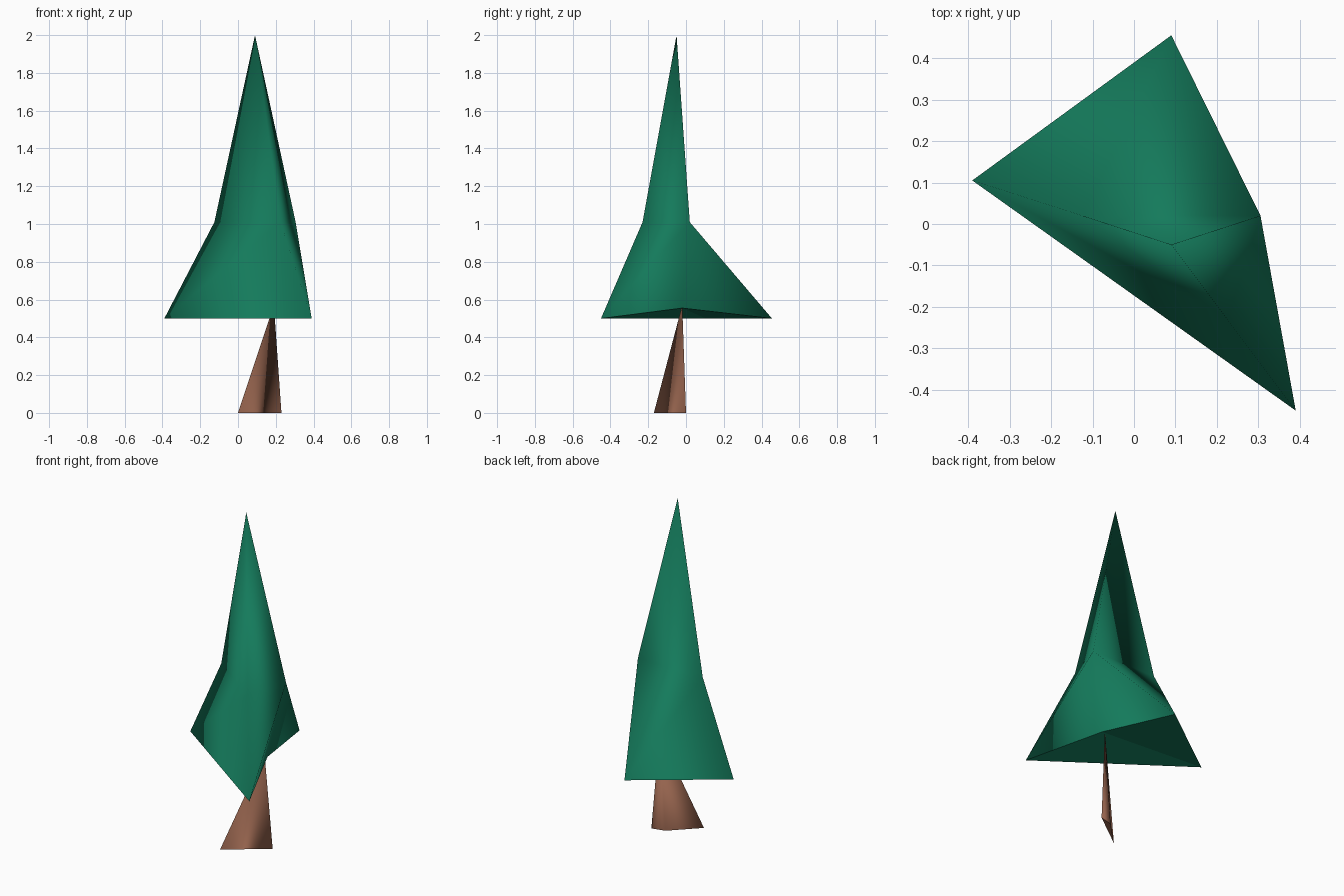
import bpy, bmesh

if "Cube" in bpy.data.objects:
    bpy.data.objects.remove(bpy.data.objects["Cube"])


def material(name, rgb):
    m = bpy.data.materials.new(name)
    m.diffuse_color = (*rgb, 1.0)
    m.use_nodes = True
    m.node_tree.nodes["Principled BSDF"].inputs["Base Color"].default_value = m.diffuse_color
    return m


def build(name, points, faces, flat, mat):
    """Closed solid from named corner points; faces are strings of point letters."""
    bm = bmesh.new()
    v = {k: bm.verts.new(p) for k, p in points.items()}
    for f in faces + flat:
        face = bm.faces.new([v[k] for k in f])
        face.smooth = f in faces
    bmesh.ops.recalc_face_normals(bm, faces=bm.faces[:])
    me = bpy.data.meshes.new(name)
    bm.to_mesh(me)
    bm.free()
    me.materials.append(mat)
    ob = bpy.data.objects.new(name, me)
    bpy.context.collection.objects.link(ob)
    return ob


green = material("pine green", (0.007, 0.195, 0.105))
brown = material("bark brown", (0.30, 0.125, 0.075))

# Foliage: lower skirt ring (A B G C), waist ring (D E F) and tip (T)
LOW, WAIST = 0.50, 1.01
build("foliage", {
    "A": (-0.39, 0.105, LOW), "B": (0.09, 0.455, LOW),
    "C": (0.39, -0.45, LOW), "G": (0.21, -0.02, 0.555),
    "D": (-0.125, 0.02, WAIST), "E": (0.305, 0.02, WAIST),
    "F": (0.225, -0.23, WAIST), "T": (0.09, -0.05, 2.0),
}, ["DFT", "FET", "EDT", "ACFD", "CEF", "CGE", "GBE", "BDE", "BAD"],
    ["ABG", "AGC"], green)

# Trunk: thin three-sided spike
build("trunk", {
    "P": (0.23, 0.0, 0), "Q": (0.0, -0.17, 0),
    "R": (0.15, -0.02, 0), "T": (0.19, -0.02, 0.57),
}, ["PQT", "QRT", "RPT"], ["PQR"], brown)
